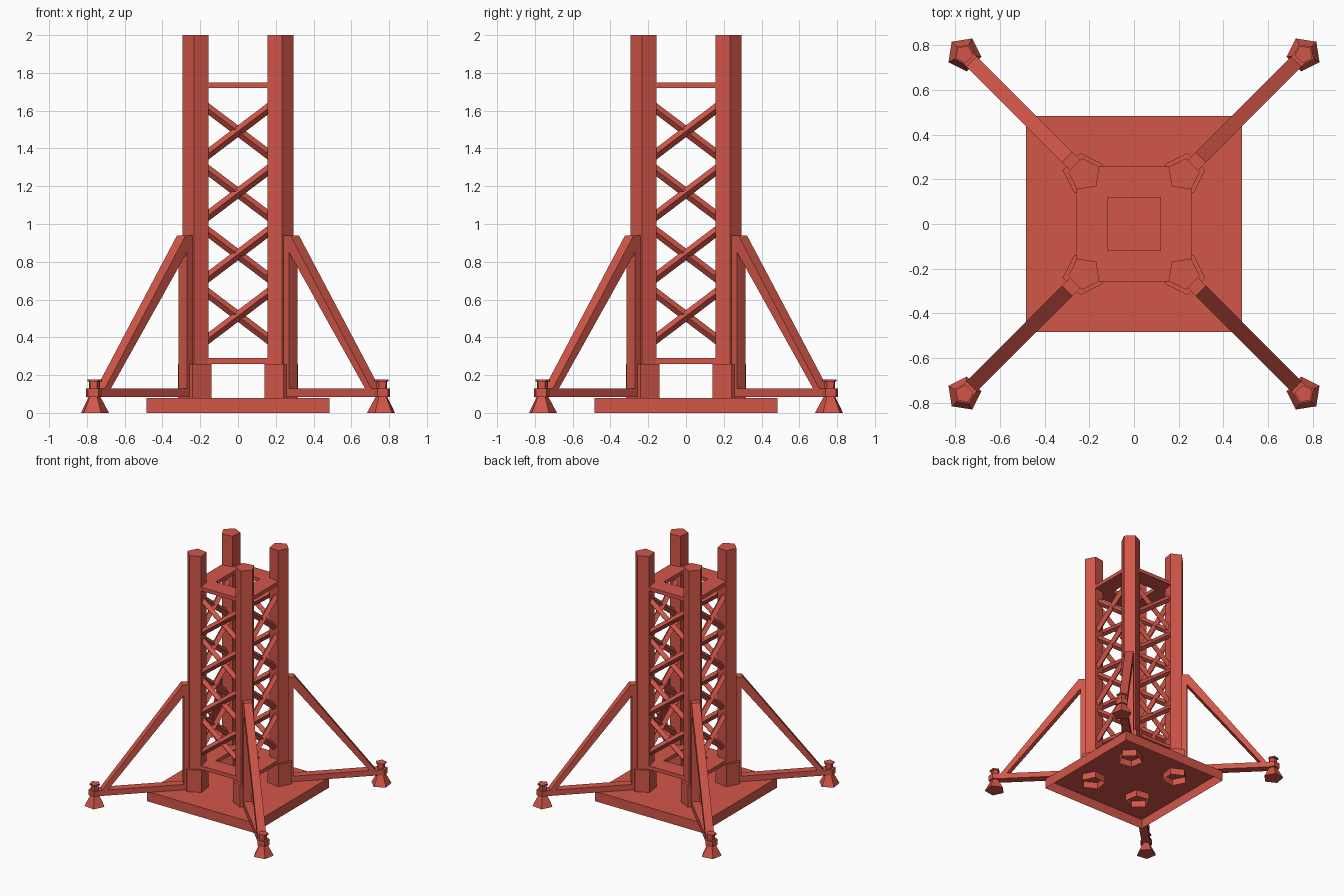
import bpy, bmesh, math
from mathutils import Vector, Matrix

if "Cube" in bpy.data.objects:
    bpy.data.objects.remove(bpy.data.objects["Cube"])

red = bpy.data.materials.new("brick_red")
red.diffuse_color = (0.65, 0.093, 0.066, 1)
red.use_nodes = True
red.node_tree.nodes["Principled BSDF"].inputs["Base Color"].default_value = red.diffuse_color


def make(name, bm, turns=1):
    """Turn a bmesh into an object, with quarter-turn copies around z."""
    bmesh.ops.recalc_face_normals(bm, faces=bm.faces)
    me = bpy.data.meshes.new(name)
    bm.to_mesh(me)
    bm.free()
    me.materials.append(red)
    for k in range(turns):
        ob = bpy.data.objects.new(name, me)
        ob.rotation_euler.z = k * math.pi / 2
        bpy.context.collection.objects.link(ob)


def loft(bm, rings, bottom=True, top=True):
    """Skin a list of equal-sized point rings."""
    vs = [[bm.verts.new(p) for p in r] for r in rings]
    n = len(vs[0])
    for a, b in zip(vs, vs[1:]):
        for i in range(n):
            j = (i + 1) % n
            bm.faces.new((a[i], a[j], b[j], b[i]))
    if bottom:
        bm.faces.new(vs[0][::-1])
    if top:
        bm.faces.new(vs[-1])


def pent(c, r, z, start):
    """Pentagon on the diagonal at (c, c, z), first corner at start degrees."""
    a = [math.radians(start + 72 * i) for i in range(5)]
    return [(c + r * math.cos(t), c + r * math.sin(t), z) for t in a]


def square(h, z):
    return [(-h, -h, z), (h, -h, z), (h, h, z), (-h, h, z)]


# base pan, open underneath
bm = bmesh.new()
loft(bm, [square(0.485, 0), square(0.485, 0.08)], bottom=False)
make("base", bm)

# corner columns
bm = bmesh.new()
loft(bm, [pent(0.2215, 0.0745, z, 225) for z in (0.08, 2.0)])
make("column", bm, 4)

# sockets around the column feet, open underneath
bm = bmesh.new()
loft(bm, [pent(0.225, 0.095, z, 225) for z in (0.025, 0.26)], bottom=False)
make("socket", bm, 4)

# square frames with a central opening
for name, z0, z1 in (("lower_frame", 0.26, 0.29), ("upper_frame", 1.72, 1.75)):
    bm = bmesh.new()
    rings = [square(0.257, z0), square(0.257, z1), square(0.118, z1),
             square(0.118, z0), square(0.257, z0)]
    loft(bm, rings, False, False)
    bmesh.ops.remove_doubles(bm, verts=bm.verts, dist=1e-5)
    make(name, bm)

# crossed lattice bars, diamond section with a ridge facing outward
bm = bmesh.new()
for i in range(4):
    zc = 0.513 + 0.326 * i
    for s in (1, -1):
        y = -0.225 if s > 0 else -0.212
        ends = [Vector((-0.205, y, zc - s * 0.155)), Vector((0.205, y, zc + s * 0.155))]
        d = (ends[1] - ends[0]).normalized()
        out = Vector((0, -1, 0))
        up = d.cross(out)
        loft(bm, [[e + 0.025 * v for v in (out, up, -out, -up)] for e in ends])
make("lattice_bars", bm, 4)


# outrigger arms: side profiles (distance along the diagonal, z) given thickness
def arm(name, profile, w=0.0325):
    bm = bmesh.new()
    q = math.sqrt(0.5)
    loft(bm, [[((s - t) * q, (s + t) * q, z) for s, z in profile] for t in (-w, w)])
    make(name, bm, 4)


arm("outrigger_post", [(0.36, 0.085), (0.413, 0.085), (0.413, 0.90), (0.36, 0.90)])
arm("outrigger_beam", [(0.36, 0.085), (1.07, 0.085), (1.07, 0.13), (0.36, 0.13)])
arm("outrigger_brace", [(0.36, 0.94), (0.424, 0.94), (1.04, 0.115), (0.995, 0.115),
                        (0.379, 0.94 - 0.0), (0.36, 0.94 - 0.02)][:4] + [(0.36, 0.92)])

# levelling feet: flared pad, clamp, screw and cap
c = 0.761
for name, sections in (
        ("foot_pad", ((0.0788, 0), (0.033, 0.085))),
        ("foot_clamp", ((0.048, 0.085), (0.048, 0.13))),
        ("foot_screw", ((0.03, 0.13), (0.03, 0.168))),
        ("foot_cap", ((0.041, 0.167), (0.041, 0.178)))):
    bm = bmesh.new()
    loft(bm, [pent(c, r, z, 45) for r, z in sections])
    make(name, bm, 4)
